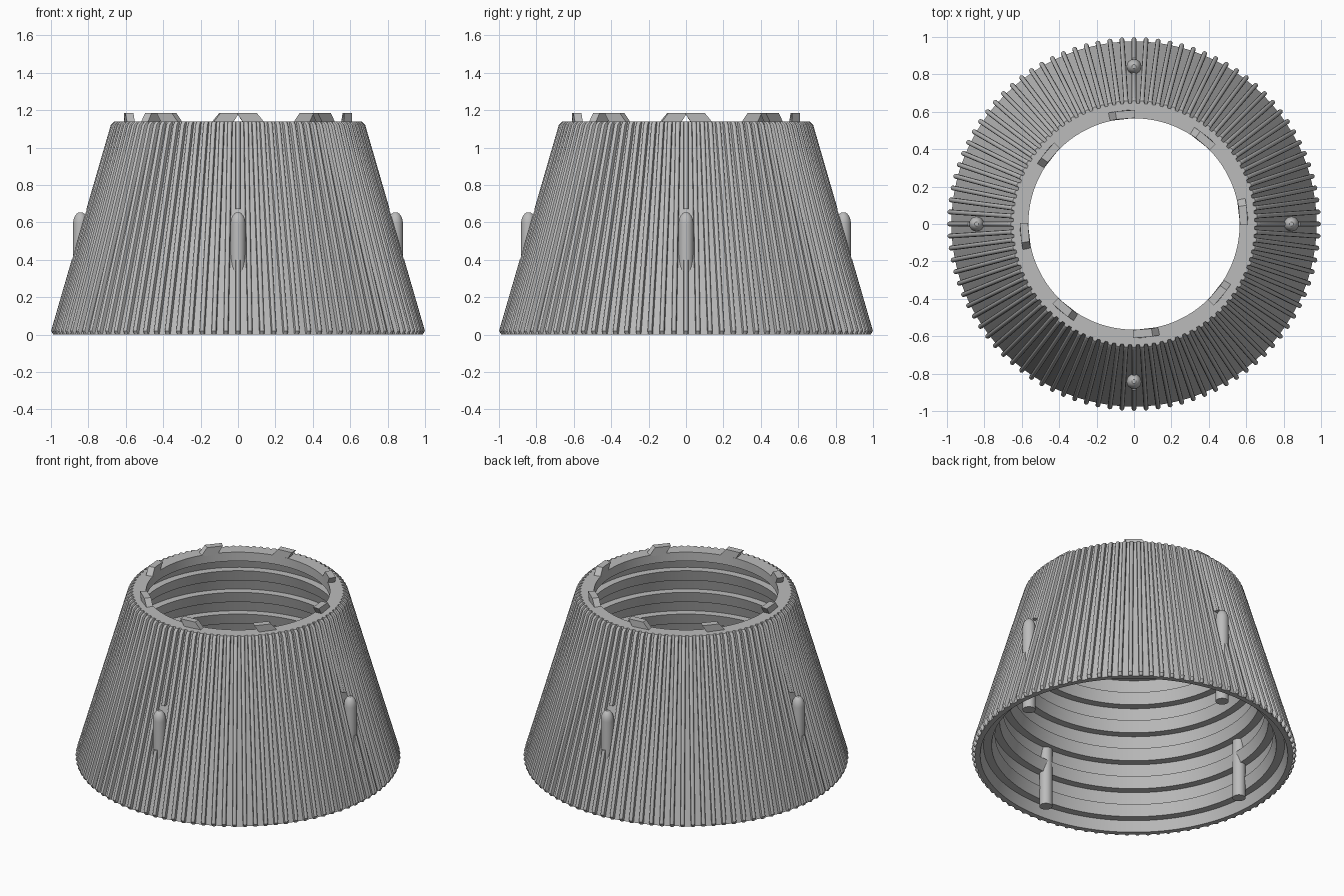
import bpy
import bmesh
from math import sin, cos, pi, tau, radians
from mathutils import Matrix

if "Cube" in bpy.data.objects:
    bpy.data.objects.remove(bpy.data.objects["Cube"], do_unlink=True)

GREY = (0.5, 0.5, 0.5, 1.0)
grey = bpy.data.materials.new("plain grey")
grey.use_nodes = True
grey.diffuse_color = GREY
grey.node_tree.nodes["Principled BSDF"].inputs["Base Color"].default_value = GREY

HEIGHT = 1.14
SLOPE = 0.29
RIBS = 96


def finish(bm, name, smooth=True):
    bmesh.ops.recalc_face_normals(bm, faces=bm.faces)
    mesh = bpy.data.meshes.new(name)
    bm.to_mesh(mesh)
    bm.free()
    mesh.materials.append(grey)
    obj = bpy.data.objects.new(name, mesh)
    bpy.context.collection.objects.link(obj)
    if smooth:
        bpy.ops.object.select_all(action="DESELECT")
        obj.select_set(True)
        bpy.context.view_layer.objects.active = obj
        bpy.ops.object.shade_smooth_by_angle(angle=radians(30))
    return obj


def loft(bm, rings, closed_path=False, caps=True):
    """Join successive closed rings of points with quads."""
    loops = [[bm.verts.new(p) for p in ring] for ring in rings]
    n = len(loops[0])
    pairs = list(zip(loops, loops[1:]))
    if closed_path:
        pairs.append((loops[-1], loops[0]))
    for a, b in pairs:
        for i in range(n):
            j = (i + 1) % n
            bm.faces.new((a[i], a[j], b[j], b[i]))
    if caps and not closed_path:
        bm.faces.new(loops[0])
        bm.faces.new(loops[-1])


def circle(r, z, n, x=0.0):
    return [(x + r * cos(tau * i / n), r * sin(tau * i / n), z) for i in range(n)]


def repeat(bm, count):
    """Copy the current geometry around the z axis."""
    base = list(bm.verts) + list(bm.edges) + list(bm.faces)
    for k in range(1, count):
        copy = bmesh.ops.duplicate(bm, geom=base)["geom"]
        verts = [g for g in copy if isinstance(g, bmesh.types.BMVert)]
        bmesh.ops.rotate(bm, verts=verts, matrix=Matrix.Rotation(tau * k / count, 3, "Z"))


# Hollow conical shell with stepped inner rings
def inner(z):
    return 0.945 - SLOPE * z


profile = [(0.976, 0), (0.976 - SLOPE * HEIGHT, HEIGHT), (0.565, HEIGHT), (0.565, 1.08)]
for k in range(5, -1, -1):
    low = 0.07 + 0.17 * k
    high = low + 0.075
    profile += [(inner(high), high), (inner(high) - 0.05, high),
                (inner(low) - 0.05, low), (inner(low), low)]
profile.insert(4, (inner(1.08), 1.08))
profile.append((inner(0), 0))
bm = bmesh.new()
loft(bm, [circle(r, z, 128) for r, z in profile], closed_path=True)
finish(bm, "conical_shell")


# Rounded grip ribs down the outside
def rib_section(r, z):
    core = r - 0.013
    arc = [(core + 0.013 * cos(a), 0.013 * sin(a), z)
           for a in [pi * (i / 6 - 0.5) for i in range(7)]]
    root = 0.96 - SLOPE * z
    return [(root, -0.013, z)] + arc + [(root, 0.013, z)]


def on_rib(z):
    return (1.005 - SLOPE * z, z)


def rib(bm, path):
    loft(bm, [rib_section(r, z) for r, z in path])


foot, head = (0.988, 0.0), (0.66, HEIGHT)
bm = bmesh.new()
rib(bm, [foot, on_rib(0.02), on_rib(1.12), head])
repeat(bm, RIBS)
# The four ribs behind the pegs are interrupted
gap = []
for v in bm.verts:
    if min(abs(v.co.x), abs(v.co.y)) < 0.02:
        gap.append(v)
bmesh.ops.delete(bm, geom=gap, context="VERTS")
finish(bm, "grip_ribs")

bm = bmesh.new()
rib(bm, [foot, on_rib(0.02), on_rib(0.40)])
rib(bm, [on_rib(0.67), on_rib(1.12), head])
repeat(bm, 4)
finish(bm, "split_ribs")

# Round-topped upright pegs passing through the wall
bm = bmesh.new()
rings = [circle(0.04, 0.01, 24, 0.842), circle(0.04, 0.59, 24, 0.842)]
for i in range(1, 6):
    a = pi / 2 * i / 6
    rings.append(circle(0.04 * cos(a), 0.59 + 0.065 * sin(a), 24, 0.842))
loft(bm, rings)
repeat(bm, 4)
finish(bm, "upright_pegs")

# Hooked teeth leaning around the top rim
bm = bmesh.new()


def tooth_ring(a0, a1, z):
    return [(r * cos(a), r * sin(a), z)
            for r, a in ((0.567, a0), (0.61, a0), (0.61, a1), (0.567, a1))]


loft(bm, [tooth_ring(0.05, 0.24, HEIGHT - 0.01), tooth_ring(-0.01, 0.165, 1.185)])
repeat(bm, 8)
finish(bm, "rim_teeth", smooth=False)
